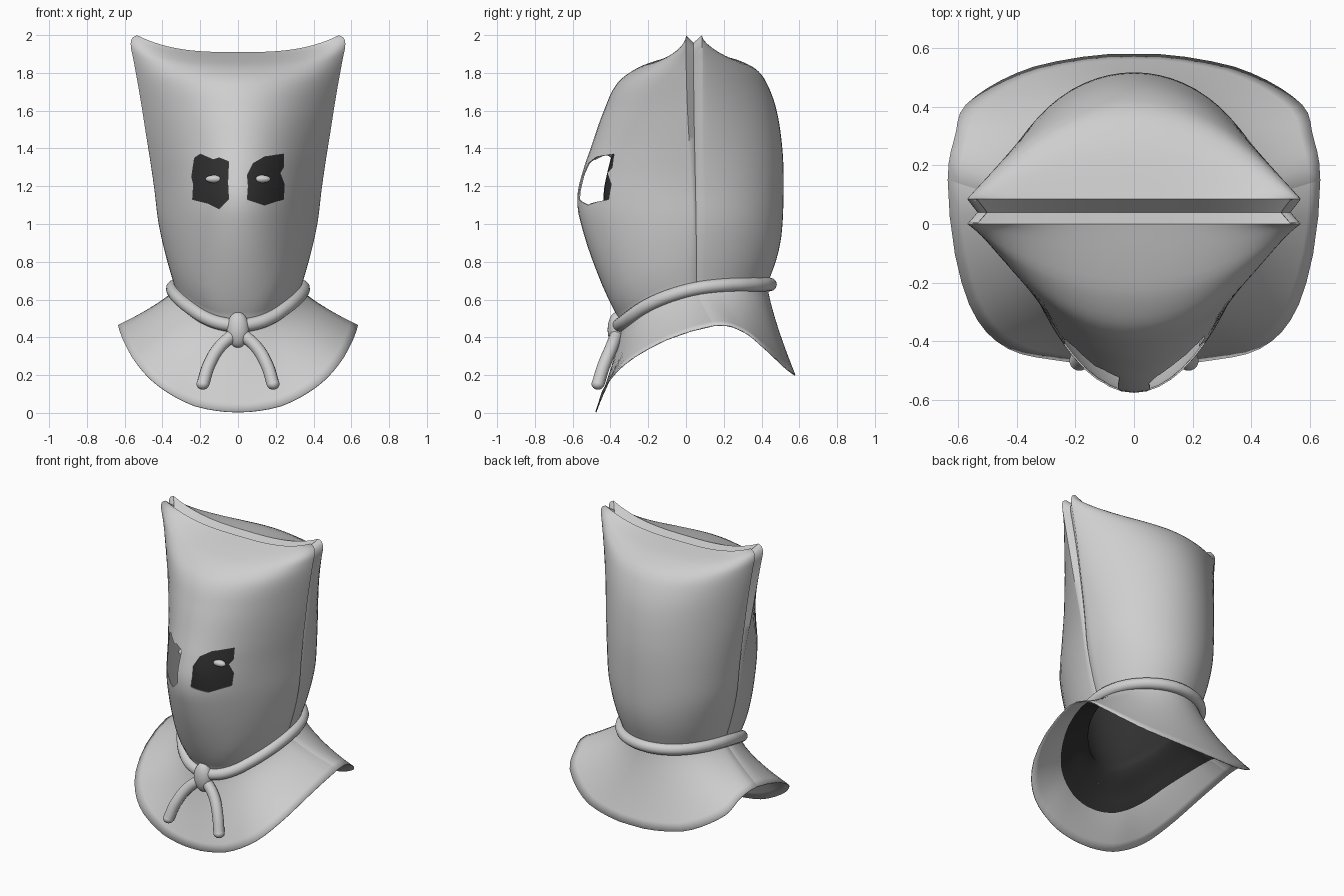
import bpy, bmesh, math
from mathutils import Vector

if "Cube" in bpy.data.objects:
    bpy.data.objects.remove(bpy.data.objects["Cube"])


def material(name, value):
    m = bpy.data.materials.new(name)
    m.use_nodes = True
    colour = (value, value, value, 1)
    m.diffuse_color = colour
    m.node_tree.nodes["Principled BSDF"].inputs["Base Color"].default_value = colour
    return m


cloth = material("pale grey cloth", 0.62)
dark = material("dark lining", 0.03)


def curve_through(keys):
    """Smooth interpolation through (parameter, value) pairs."""
    n = len(keys)

    def slope(i):
        a, b = keys[max(i - 1, 0)], keys[min(i + 1, n - 1)]
        return (b[1] - a[1]) / (b[0] - a[0])

    def at(t):
        i = 0
        while i < n - 2 and t > keys[i + 1][0]:
            i += 1
        (t0, p0), (t1, p1) = keys[i], keys[i + 1]
        h = t1 - t0
        s = min(max((t - t0) / h, 0), 1)
        return ((1 + 2 * s) * (1 - s) ** 2 * p0 + s * (1 - s) ** 2 * h * slope(i)
                + s * s * (3 - 2 * s) * p1 + s * s * (s - 1) * h * slope(i + 1))
    return at


def ramp(v, lo, hi):
    s = min(max((v - lo) / (hi - lo), 0), 1)
    return s * s * (3 - 2 * s)


def mix(a, b, s):
    return a + (b - a) * s


# Profiles by height: half width, front and back depth, and neck line height by depth
NECK, TOP = 0.65, 1.91
width = curve_through([(.65, .33), (.8, .375), (1, .42), (1.2, .445), (1.4, .475), (1.6, .51),
                       (1.8, .555), (1.86, .568), (1.895, .56), (1.91, .535)])
front = curve_through([(.65, -.34), (.8, -.45), (1, -.555), (1.15, -.575), (1.3, -.54),
                       (1.4, -.505), (1.6, -.435), (1.75, -.36), (1.83, -.25), (1.87, -.14), (1.91, 0)])
back = curve_through([(.65, .43), (.8, .48), (.95, .507), (1.2, .517), (1.4, .51),
                      (1.6, .48), (1.74, .43), (1.82, .37), (1.87, .27), (1.89, .19), (1.91, .085)])
neck_z = curve_through([(-.36, .46), (-.2, .57), (0, .645), (.2, .675), (.46, .68)])
# Hem of the cape by angle from the front
HEM = [(0, 0, -.48, .005), (9, .09, -.479, .009), (25, .25, -.467, .045), (45, .43, -.425, .15),
       (65, .55, -.3, .28), (80, .615, -.08, .4), (90, .635, .15, .465), (110, .61, .3, .435),
       (130, .57, .41, .35), (155, .37, .527, .24), (171, .14, .575, .203), (180, 0, .58, .2)]
hem = [curve_through([(h[0], h[k]) for h in HEM]) for k in (1, 2, 3)]

COLS = 32
ring = []                      # (panel, angle) around the sack, seams between panels
for panel in (-1, 1):
    for i in range(COLS + 1):
        ring.append((panel, -panel * (-90 + 180 * i / COLS)))
    ring.append((0, -panel * 90))


def sack_point(panel, angle, v):
    a = math.radians(angle)
    s, c = math.sin(a), max(math.cos(a), 0)
    open_seam = ramp(v, .8, 1.85)
    x = width(v) * s
    if panel == 0:
        x -= math.copysign(.004 + .03 * open_seam, s)
        y = mix(.055, .04, open_seam)
    elif panel < 0:
        lip = mix(.05, 0, open_seam)
        y = lip + (front(v) - lip) * c ** (2 * mix(.5, .95, ramp(v, .65, 1.3)))
    else:
        lip = mix(.06, .085, open_seam)
        y = lip + (back(v) - lip) * c ** (2 * mix(.5, .85, ramp(v, 1, 1.9)))
    z = v
    if v < 1:
        z = mix(neck_z(y), 1, (v - NECK) / (1 - NECK))
    lift = .05 if panel == 0 else .09
    return Vector((x, y, z + lift * abs(s) ** 3 * ramp(v, 1.45, TOP)))


def cape_point(panel, angle, s):
    """Point on the cape, s running from the neck (0) to the hem (1)."""
    theta = abs(angle) if panel <= 0 else 180 - abs(angle)
    n = sack_point(panel, angle, NECK)
    h = Vector((math.copysign(hem[0](theta), angle), hem[1](theta), hem[2](theta)))
    q = n.lerp(h, s ** 1.3)
    q.z = mix(n.z, h.z, s)
    return q


def mesh_object(name, bm, mat):
    me = bpy.data.meshes.new(name)
    bm.to_mesh(me)
    bm.free()
    me.materials.append(mat)
    ob = bpy.data.objects.new(name, me)
    bpy.context.collection.objects.link(ob)
    return ob


def smooth(ob, degrees):
    bpy.ops.object.select_all(action='DESELECT')
    ob.select_set(True)
    bpy.context.view_layer.objects.active = ob
    bpy.ops.object.shade_smooth_by_angle(angle=math.radians(degrees))


def loft(name, rows, mat, capped=False):
    bm = bmesh.new()
    grid = [[bm.verts.new(p) for p in row] for row in rows]
    for low, high in zip(grid, grid[1:]):
        for k in range(len(low)):
            j = (k + 1) % len(low)
            bm.faces.new((low[k], low[j], high[j], high[k]))
    if capped:
        bm.faces.new(grid[-1])
    bmesh.ops.remove_doubles(bm, verts=bm.verts, dist=.0008)
    bmesh.ops.recalc_face_normals(bm, faces=bm.faces)
    foremost = min(bm.faces, key=lambda f: f.calc_center_median().y)
    if foremost.normal.y > 0:
        bmesh.ops.reverse_faces(bm, faces=bm.faces)
    ob = mesh_object(name, bm, mat)
    smooth(ob, 60)
    return ob


# Sack: cape rows, hood rows, then the fold between the two top lips
rows = [[cape_point(p, a, 1 - i / 10) for p, a in ring] for i in range(10)]
for i in range(45):
    v = NECK + (TOP - NECK) * (1 - (1 - i / 44) ** 1.7)
    rows.append([sack_point(p, a, v) for p, a in ring])
rows.append([Vector((.5 * math.sin(math.radians(a)), .04,
                     TOP - .06 + .09 * abs(math.sin(math.radians(a))) ** 3)) for p, a in ring])
hood = loft("sack_hood", rows, cloth)
thick = hood.modifiers.new("cloth thickness", 'SOLIDIFY')
thick.thickness, thick.offset = .006, -1


# Dark inner hood: set inside the sack, meeting the cape below the neck
def inner(q, kx, ky):
    return Vector((q.x * kx, .05 + (q.y - .05) * ky, q.z))


rows = []
for i in range(10):
    s = 1 - i / 10
    row = []
    for p, a in ring:
        theta = abs(a) if p <= 0 else 180 - abs(a)
        k = mix(.87, .97, ramp(s, 0, .7))
        row.append(inner(cape_point(p, a, s * mix(.55, .93, ramp(theta, 60, 130))), k, k))
    rows.append(row)
for i in range(21):
    v = mix(NECK, 1.75, i / 20)
    ky = mix(.87, .78, ramp(v, .65, 1.1))
    rows.append([inner(sack_point(p, a, v), .87, ky) for p, a in ring])
loft("inner_lining", rows, dark, capped=True)

# Ragged eye holes, cut by prisms
HOLES = {
    "right": [(-.24, 1.13), (-.235, 1.21), (-.245, 1.25), (-.23, 1.35), (-.2, 1.37), (-.13, 1.34),
              (-.1, 1.35), (-.05, 1.33), (-.055, 1.22), (-.05, 1.13), (-.1, 1.08), (-.16, 1.11)],
    "left": [(.05, 1.13), (.055, 1.2), (.05, 1.26), (.08, 1.32), (.14, 1.355), (.24, 1.37),
             (.24, 1.3), (.222, 1.27), (.245, 1.21), (.24, 1.13), (.2, 1.12), (.14, 1.1)]}
for side, outline in HOLES.items():
    bm = bmesh.new()
    face = bm.faces.new([bm.verts.new((x, -.75, z)) for x, z in outline])
    out = bmesh.ops.extrude_face_region(bm, geom=[face])
    for g in out["geom"]:
        if isinstance(g, bmesh.types.BMVert):
            g.co.y = -.2
    bmesh.ops.recalc_face_normals(bm, faces=bm.faces)
    cutter = mesh_object(side + "_eye_hole_cutter", bm, cloth)
    cutter.hide_render = True
    cutter.hide_set(True)
    cut = hood.modifiers.new(side + " eye hole", 'BOOLEAN')
    cut.object, cut.operation, cut.solver = cutter, 'DIFFERENCE', 'EXACT'


def ellipsoid(name, centre, size):
    bm = bmesh.new()
    bmesh.ops.create_uvsphere(bm, u_segments=24, v_segments=14, radius=1)
    for v in bm.verts:
        v.co = Vector([c + s * k for c, s, k in zip(centre, size, v.co)])
    smooth(mesh_object(name, bm, cloth), 80)


def rope(name, points, radius, closed=False):
    cu = bpy.data.curves.new(name, 'CURVE')
    cu.dimensions = '3D'
    cu.bevel_depth, cu.bevel_resolution, cu.use_fill_caps = radius, 4, True
    sp = cu.splines.new('BEZIER')
    sp.bezier_points.add(len(points) - 1)
    sp.use_cyclic_u = closed
    for b, p in zip(sp.bezier_points, points):
        b.co = p
        b.handle_left_type = b.handle_right_type = 'AUTO'
    cu.materials.append(cloth)
    bpy.context.collection.objects.link(bpy.data.objects.new(name, cu))


# Rope round the neck, with a knot and two hanging ends
loop = []
for i in range(24):
    a = math.tau * i / 24
    y = .055 - (.41 if math.cos(a) > 0 else .39) * math.cos(a)
    loop.append((.345 * math.sin(a), y, neck_z(y)))
rope("neck_rope", loop, .036, True)
ellipsoid("rope_knot", (0, -.365, .44), (.06, .05, .095))
for side, sx in (("left", 1), ("right", -1)):
    rope(side + "_rope_end", [(sx * .02, -.365, .42), (sx * .1, -.395, .345),
                              (sx * .155, -.435, .25), (sx * .185, -.465, .155)], .034)
    ellipsoid(side + "_rope_tip", (sx * .186, -.466, .153), (.034, .034, .03))
    # Eyes on the inner hood
    ellipsoid(side + "_eye", (sx * .125, -.378, 1.238), (.047, .025, .021))
